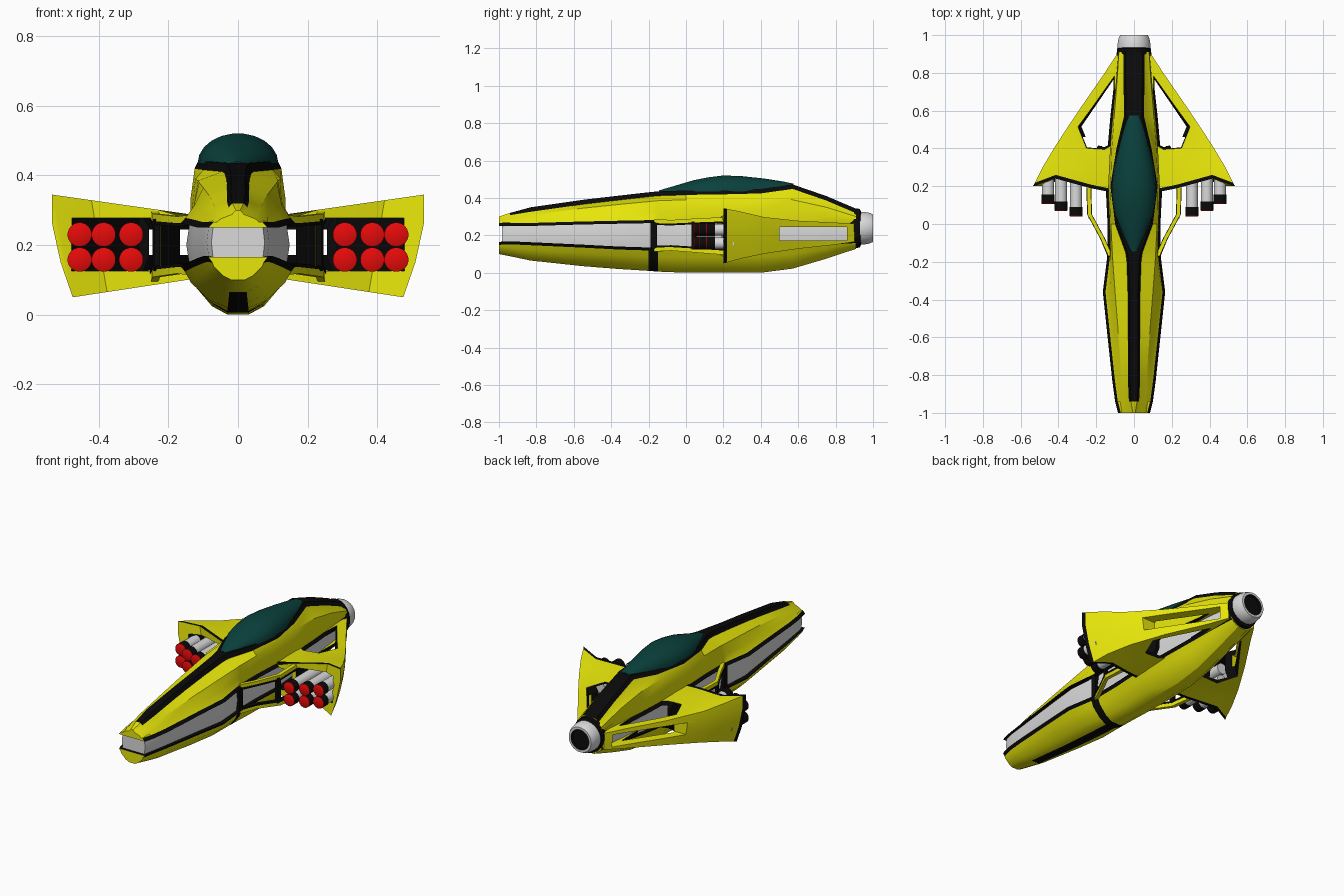
import bpy, bmesh, math
from mathutils import Vector

if "Cube" in bpy.data.objects:
    bpy.data.objects.remove(bpy.data.objects["Cube"])


def material(name, rgb):
    m = bpy.data.materials.new(name)
    m.diffuse_color = (*rgb, 1)
    m.use_nodes = True
    m.node_tree.nodes["Principled BSDF"].inputs["Base Color"].default_value = m.diffuse_color
    return m


YELLOW = material("yellow", (0.8, 0.79, 0.003))
BLACK = material("black", (0.003, 0.003, 0.003))
GREY = material("light grey", (0.7, 0.7, 0.7))
TEAL = material("dark teal", (0.003, 0.053, 0.046))
RED = material("red", (0.8, 0.003, 0.003))


def loft(name, rings, mats, rule=lambda r, k: 0, cap=(0, 0), smooth=35, mirror=False):
    """Skin equal rings of points; rule(ring, strip) picks the material."""
    bm = bmesh.new()
    vs = [[bm.verts.new(p) for p in ring] for ring in rings]
    n = len(rings[0])
    for r in range(len(vs) - 1):
        for k in range(n):
            q = (k + 1) % n
            f = bm.faces.new((vs[r][k], vs[r][q], vs[r + 1][q], vs[r + 1][k]))
            f.material_index = rule(r, k)
    for ring, c in ((vs[0], cap[0]), (vs[-1], cap[1])):
        for i in range(n // 2 - 1):
            f = bm.faces.new((ring[i], ring[i + 1], ring[n - 2 - i], ring[n - 1 - i]))
            f.material_index = c
    bmesh.ops.recalc_face_normals(bm, faces=bm.faces[:])
    me = bpy.data.meshes.new(name)
    bm.to_mesh(me)
    bm.free()
    ob = bpy.data.objects.new(name, me)
    bpy.context.collection.objects.link(ob)
    for m in mats:
        me.materials.append(m)
    if mirror:
        ob.modifiers.new("mirror", 'MIRROR')
    if smooth:
        activate(ob)
        bpy.ops.object.shade_smooth_by_angle(angle=math.radians(smooth))
    return ob


def activate(ob):
    bpy.ops.object.select_all(action='DESELECT')
    ob.select_set(True)
    bpy.context.view_layer.objects.active = ob


def both(half, y):
    return [(x, y, z) for x, z in half] + [(-x, y, z) for x, z in reversed(half)]


def circle(cx, y, cz, r, n=24, sx=1):
    return [(cx + sx * r * math.cos(2 * math.pi * (i + .5) / n), y,
             cz + r * math.sin(2 * math.pi * (i + .5) / n)) for i in range(n)]


def beam(name, pts, wx, wz, mat):
    rings = [[(x + a * wx, y, z + b * wz) for a, b in ((-1, -1), (1, -1), (1, 1), (-1, 1))]
             for x, y, z in pts]
    return loft(name, rings, [mat], mirror=True)


# fuselage stations: y, groove half width, groove top, groove bottom,
# shoulder x, shoulder z, spine half width, spine z, keel half width, keel z
ST = [(-1, .085, .25, .165, .05, .275, .012, .30, .02, .10),
      (-.94, .1, .25, .168, .056, .29, .022, .32, .022, .088),
      (-.83, .115, .25, .163, .066, .31, .027, .35, .025, .065),
      (-.55, .145, .258, .15, .085, .345, .026, .39, .028, .035),
      (-.36, .165, .262, .14, .10, .365, .028, .412, .03, .02),
      (-.2, .145, .265, .135, .112, .38, .033, .43, .03, .01),
      (-.15, .14, .265, .135, .115, .385, .04, .435, .03, .006),
      (0, .14, .265, .135, .122, .39, .095, .44, .03, 0),
      (.2, .15, .265, .135, .128, .395, .12, .443, .03, 0),
      (.4, .14, .26, .14, .118, .405, .088, .448, .03, 0),
      (.57, .125, .255, .15, .105, .39, .048, .472, .03, .022),
      (.75, .105, .25, .165, .09, .35, .05, .41, .03, .075),
      (.91, .085, .245, .175, .08, .30, .05, .342, .03, .128)]
upper, lower, core = [], [], []
for y, w, gu, gl, ws, zs, sp, zt, wb, zb in ST:
    drop = .012 if y < -.9 else .024
    upper.append(both([(w * .6, gu), (w, gu), (w - .014, gu + .016),
                       (w * .4 + ws * .6, (gu + zs) / 2), (ws, zs),
                       (sp + .005, zt - drop), (sp - .006, zt)], y))
    lower.append(both([(w * .6, gl), (w, gl), (w - .012, gl - .016),
                       (w * .82, gl * .6 + zb * .4), (w * .5, gl * .18 + zb * .82), (wb, zb)], y))
    core.append(both([(w * .84, gl - .004), (w * .9, (gu + gl) / 2), (w * .84, gu + .004)],
                     max(y, -.985)))
loft("upper_hull", upper, [YELLOW, BLACK],
     lambda r, k: int(k in {0, 1, 11, 12, 13} or (k in {5, 6, 7} and r > 0)), smooth=30)
loft("lower_hull", lower, [YELLOW, BLACK],
     lambda r, k: int(k in {0, 1, 9, 10, 11} or r == 5 or (k == 5 and 1 < r < 6)), smooth=30)
loft("inner_core", core, [GREY])

# canopy: y, half width, base z, top z
CAN = [(-.145, .02, .425, .44), (-.06, .057, .43, .465), (.04, .096, .435, .495), (.12, .111, .435, .511),
       (.2, .116, .435, .521), (.3, .104, .435, .517), (.42, .077, .44, .504), (.52, .052, .45, .488),
       (.575, .035, .46, .476)]
loft("canopy", [[(a * math.cos(math.pi * i / 11), y, b + (t - b) * math.sin(math.pi * i / 11))
                 for i in range(12)] for y, a, b, t in CAN], [TEAL], smooth=50)

# engine at the tail
loft("engine_collar", [circle(0, y, .238, r, sx=.86) for y, r in
                       ((.88, .1), (.9, .108), (.93, .104), (.935, .09))], [BLACK])
loft("engine_nozzle", [circle(0, y, .238, r) for y, r in
                       ((.92, .088), (.95, .088), (.98, .083), (1, .074), (1, .06), (.985, .058))],
     [GREY, BLACK], lambda r, k: int(r > 3), cap=(0, 1))

# wing, right side: y, tip x, tip top, tip bottom, root top, root bottom, tip lean, front sweep
WING = [(.2, .535, .345, .05, .28, .11, .06, 1), (.218, .525, .342, .054, .28, .11, .058, 1),
        (.3, .484, .325, .077, .28, .115, .045, .6), (.42, .412, .297, .102, .275, .125, .03, 0),
        (.6, .293, .278, .128, .27, .14, .015, 0), (.8, .155, .268, .15, .265, .155, .005, 0),
        (.9, .09, .262, .165, .262, .165, 0, 0)]
FR = [0, .33, .75, 1]
SWEEP = [-.04, -.01, .042, 0]
rings = []
for y, xo, zt, zb, it, ib, lean, sw in WING:
    h = zt - zb
    top = [(.08 + f * (xo - .08), y + s * sw, it + f * (zt - it)) for f, s in zip(FR, SWEEP)]
    bot = [(.08 + f * (xo - lean - .08), y + s * sw, ib + f * (zb - ib)) for f, s in zip(FR, SWEEP)]
    rings.append(top + [(xo, y, zt - .27 * h), (xo - lean * .42, y, zb + .34 * h)] + bot[::-1])
wing = loft("wings", rings, [YELLOW, BLACK], lambda r, k: int(r == 0), smooth=0)


def prism(name, plan, levels, mat):
    """Plan outline stacked at (z, scale) levels about its centre."""
    c = sum((Vector(p) for p in plan), Vector((0, 0))) / len(plan)
    ob = loft(name, [[(c.x + (x - c.x) * s, c.y + (y - c.y) * s, z) for x, y in plan]
                     for z, s in levels], [mat], smooth=0)
    ob.hide_render = True
    return ob


# openings: missile bay, root duct, triangular window, slot through the outer strut
cutters = [
    prism("bay_cutter", [(.245, .1), (.495, .1), (.475, .23), (.285, .46), (.17, .46), (.245, .3)],
          ((.125, 1), (.278, 1)), BLACK),
    prism("duct_cutter", [(.05, .1), (.222, .1), (.222, .29), (.145, .46), (.1, .46), (.05, .3)],
          ((.13, 1), (.258, 1)), BLACK),
    prism("window_cutter", [(.10, .80), (.295, .515), (.25, .405), (.155, .395), (.11, .42), (.095, .6)],
          ((.0, 1.3), (.12, 1.02), (.165, .87), (.25, .87), (.285, 1.02), (.4, 1.4)), BLACK),
    prism("slot_cutter", [(.04, .5), (.5, .5), (.5, .7), (.3, .86), (.04, .86), (.04, .7)],
          ((.172, 1), (.245, 1)), YELLOW)]
activate(wing)
for c in cutters:
    m = wing.modifiers.new(c.name, 'BOOLEAN')
    m.operation, m.solver, m.object = 'DIFFERENCE', 'EXACT', c
    m.material_mode = 'TRANSFER'
    bpy.ops.object.modifier_apply(modifier=m.name)
for c in cutters:
    bpy.data.objects.remove(c)
activate(wing)
bpy.ops.object.shade_smooth_by_angle(angle=math.radians(25))
wing.modifiers.new("mirror", 'MIRROR')

# struts from the fuselage to the wing front, and their frame bars
beam("upper_strut", [(.125, -.17, .275), (.165, -.08, .27), (.235, .05, .278), (.24, .22, .286)],
     .011, .012, YELLOW)
beam("lower_strut", [(.125, -.17, .125), (.165, -.08, .13), (.235, .05, .12), (.24, .22, .106)],
     .011, .012, YELLOW)
beam("upper_strut_trim", [(.13, -.165, .26), (.165, -.08, .258), (.235, .05, .264), (.24, .22, .27)],
     .013, .005, BLACK)
beam("lower_strut_trim", [(.13, -.165, .14), (.165, -.08, .142), (.235, .05, .134), (.24, .22, .122)],
     .013, .005, BLACK)
beam("strut_post", [(.232, .03, .2), (.238, .055, .2)], .008, .075, BLACK)
beam("groove_post", [(.128, -.19, .2), (.128, -.155, .2)], .014, .068, BLACK)

# missile tubes: red face, black tip, grey body
for x, y in ((.307, .04), (.386, .07), (.455, .106)):
    for z in (.158, .23):
        loft("missile_tube", [circle(x, yy, z, r, 20) for yy, r in
                              ((y, .032), (y + .002, .035), (y + .005, .035), (y + .05, .035),
                               (y + .05, .032), (.62 - .8 * x, .032))],
             [RED, BLACK, GREY], lambda r, k: (0, 0, 1, 1, 2)[r], cap=(0, 2), mirror=True)
